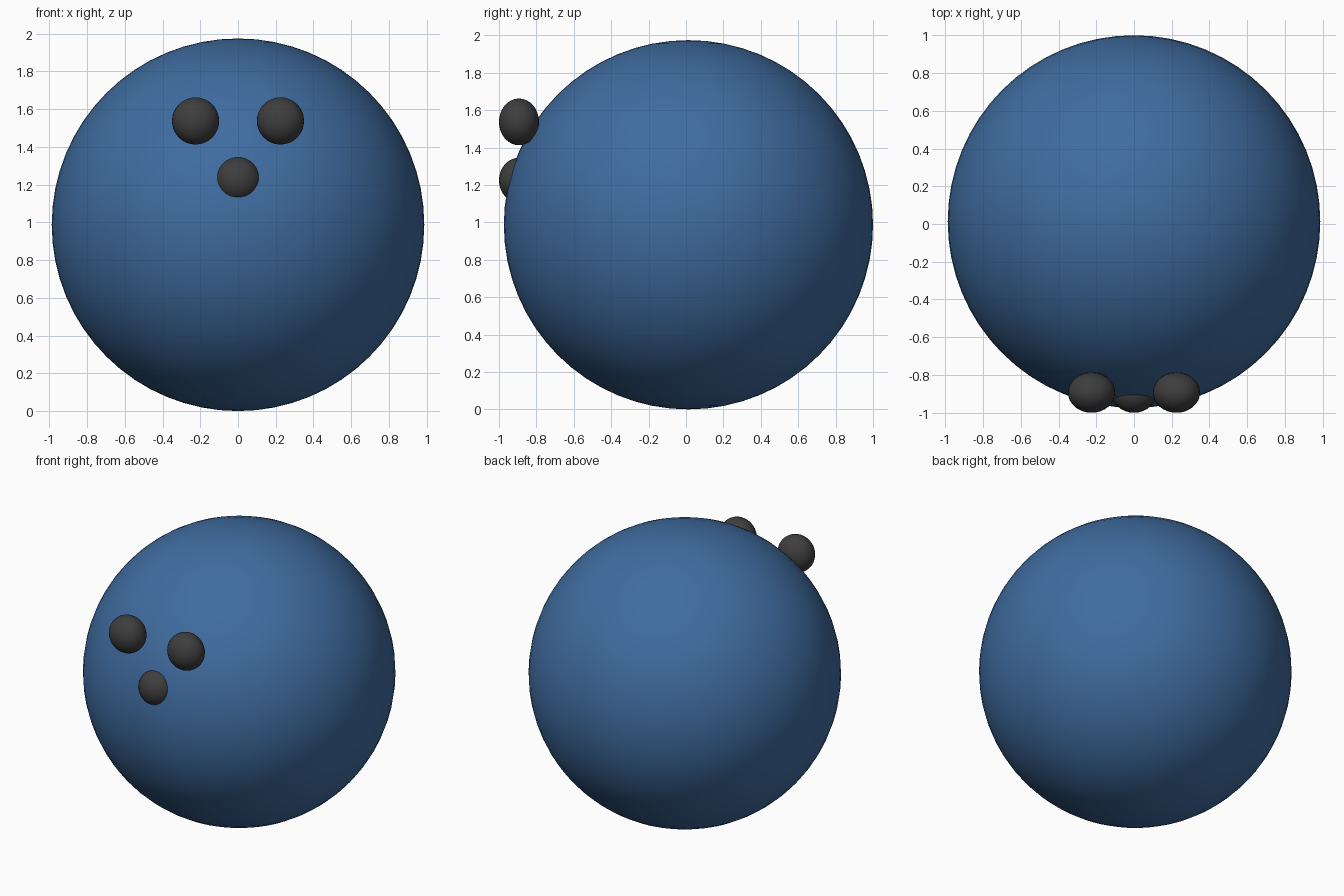
import bpy

if "Cube" in bpy.data.objects:
    bpy.data.objects.remove(bpy.data.objects["Cube"], do_unlink=True)


def make_material(name, color):
    mat = bpy.data.materials.new(name)
    mat.use_nodes = True
    mat.diffuse_color = color
    bsdf = next(n for n in mat.node_tree.nodes if n.type == 'BSDF_PRINCIPLED')
    bsdf.inputs["Base Color"].default_value = color
    return mat


def ball(name, location, radii, mat, segments=64):
    bpy.ops.mesh.primitive_uv_sphere_add(
        segments=segments, ring_count=segments // 2, radius=1, location=location)
    obj = bpy.context.object
    obj.name = name
    obj.scale = radii
    bpy.ops.object.transform_apply(location=False, rotation=False, scale=True)
    bpy.ops.object.shade_smooth()
    obj.data.materials.append(mat)
    return obj


blue = make_material("blue", (0.05, 0.15, 0.35, 1))
charcoal = make_material("charcoal", (0.048, 0.048, 0.048, 1))

# Large round body
R = 0.987
ball("body", (0, 1 - R, R), (R, R, R), blue)

# Pair of slightly flattened eyes
FACE_Y, DEPTH = -0.893, 0.107
for side, sign in (("left", 1), ("right", -1)):
    ball(side + "_eye", (sign * 0.225, FACE_Y, 1.537), (0.125, DEPTH, 0.125), charcoal, 32)

# Nose, partly sunk into the body
ball("nose", (0, FACE_Y, 1.225), (0.12, DEPTH, 0.12), charcoal, 32)
